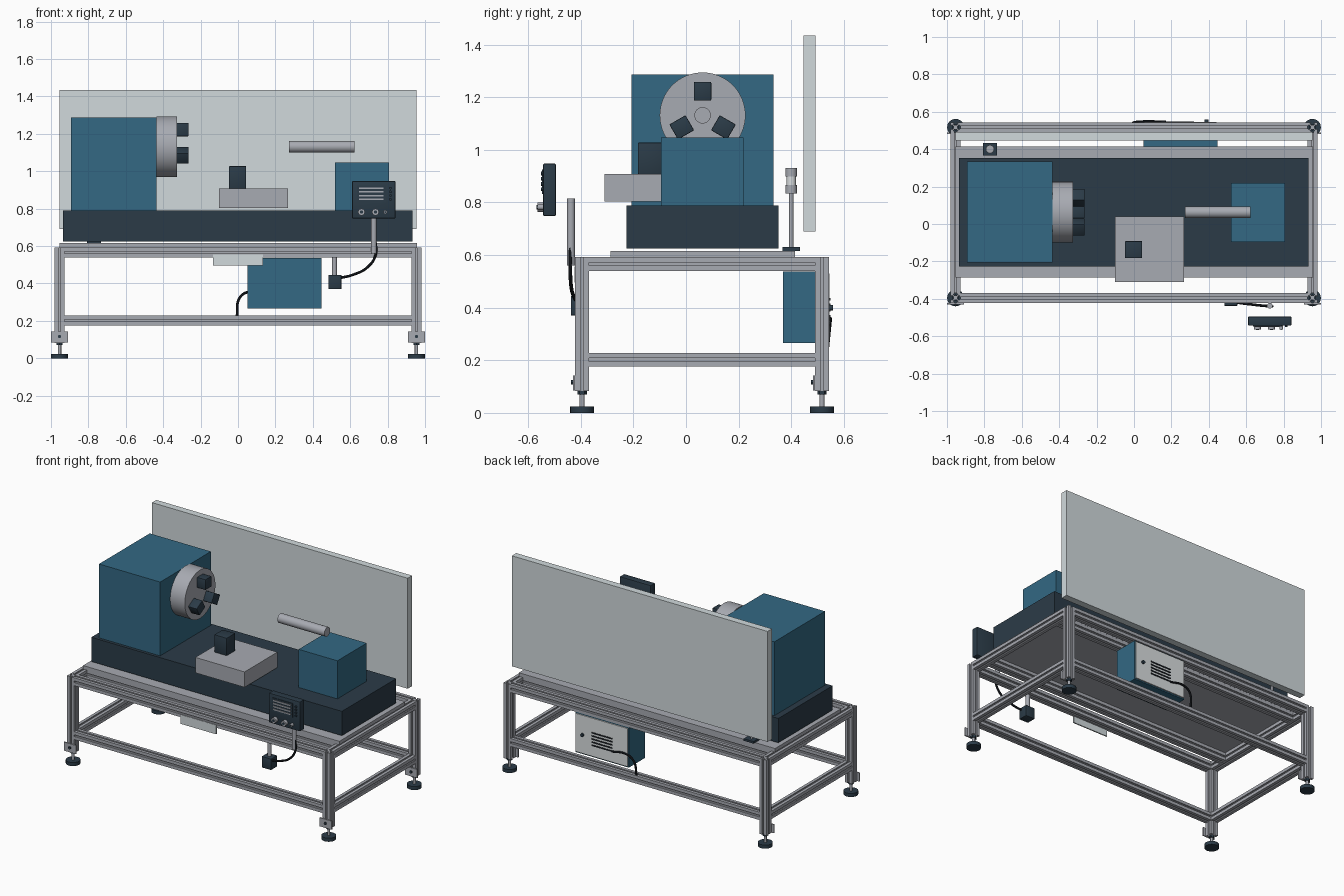
import bpy, bmesh, math
from mathutils import Matrix, Vector

if "Cube" in bpy.data.objects:
    bpy.data.objects.remove(bpy.data.objects["Cube"])


def material(name, *rgba):
    m = bpy.data.materials.new(name)
    m.diffuse_color = rgba
    m.use_nodes = True
    m.node_tree.nodes["Principled BSDF"].inputs["Base Color"].default_value = m.diffuse_color
    return m


BLUE = material("machine blue", 0.033, 0.14, 0.23, 1)
DARK = material("dark slate", 0.024, 0.044, 0.064, 1)
STEEL = material("aluminium grey", 0.39, 0.405, 0.445, 1)
GLASS = material("clear guard", 0.64, 0.70, 0.72, 0.35)
PALE = material("pale panel", 0.70, 0.73, 0.74, 1)
BLACK = material("black rubber", 0.012, 0.015, 0.02, 1)


def finish(bm, name, mat):
    bmesh.ops.recalc_face_normals(bm, faces=bm.faces)
    me = bpy.data.meshes.new(name)
    bm.to_mesh(me)
    bm.free()
    me.materials.append(mat)
    ob = bpy.data.objects.new(name, me)
    bpy.context.collection.objects.link(ob)
    return ob


def box(name, mat, x, y, z, bevel=0.0):
    """Box from (min, max) ranges."""
    bm = bmesh.new()
    lo, hi = Vector((x[0], y[0], z[0])), Vector((x[1], y[1], z[1]))
    bmesh.ops.create_cube(bm, size=1, matrix=Matrix.Translation((lo + hi) / 2)
                          @ Matrix.Diagonal((*(hi - lo), 1)))
    if bevel:
        bmesh.ops.bevel(bm, geom=bm.edges[:], offset=bevel, segments=2,
                        profile=0.5, affect='EDGES')
    return finish(bm, name, mat)


TURN = {'x': Matrix.Rotation(math.pi / 2, 4, 'Y'),
        'y': Matrix.Rotation(-math.pi / 2, 4, 'X'),
        'z': Matrix.Identity(4)}


def cyl(name, mat, axis, start, length, r, sides=32):
    """Cylinder growing from start in the positive axis direction."""
    bm = bmesh.new()
    m = Matrix.Translation(start) @ TURN[axis] @ Matrix.Translation((0, 0, length / 2))
    bmesh.ops.create_cone(bm, cap_ends=True, segments=sides, radius1=r,
                          radius2=r, depth=length, matrix=m)
    return finish(bm, name, mat)


def beam(name, axis, start, length, h=0.0265, s=0.0058):
    """Slotted extrusion: a square section with one T-groove per side."""
    bm = bmesh.new()
    half = [(s, -h), (s, -h + 0.006), (0.012, -h + 0.006), (0.012, -h + 0.009), (s, -h + 0.015)]
    side = [(-h, -h)] + [(-a, b) for a, b in half] + half[::-1]
    verts = []
    for k in range(4):
        rot = Matrix.Rotation(k * math.pi / 2, 4, 'Z')
        verts += [bm.verts.new(rot @ Vector((a, b, 0))) for a, b in side]
    face = bm.faces.new(verts)
    ext = bmesh.ops.extrude_face_region(bm, geom=[face])
    top = [v for v in ext["geom"] if isinstance(v, bmesh.types.BMVert)]
    bmesh.ops.translate(bm, verts=top, vec=(0, 0, length))
    bm.transform(Matrix.Translation(start) @ TURN[axis])
    return finish(bm, name, STEEL)


def cable(name, pts, r=0.007):
    """Round cable through a few points."""
    cu = bpy.data.curves.new(name, 'CURVE')
    cu.dimensions = '3D'
    cu.bevel_depth, cu.bevel_resolution, cu.use_fill_caps = r, 2, True
    sp = cu.splines.new('BEZIER')
    sp.bezier_points.add(len(pts) - 1)
    for bp, p in zip(sp.bezier_points, pts):
        bp.co = p
        bp.handle_left_type = bp.handle_right_type = 'AUTO'
    cu.materials.append(BLACK)
    ob = bpy.data.objects.new(name, cu)
    bpy.context.collection.objects.link(ob)


# Frame: legs, levelling feet and foot brackets
LX, FY, BY = 0.954, -0.395, 0.517
for sx, xs in (("left", -LX), ("right", LX)):
    for sy, y in (("front", FY), ("back", BY)):
        tag = f"{sy}_{sx}"
        beam(f"{tag}_leg", 'z', (xs, y, 0.083), 0.509)
        cyl(f"{tag}_foot_pad", DARK, 'z', (xs, y, 0), 0.024, 0.045)
        cyl(f"{tag}_foot_stem", STEEL, 'z', (xs, y, 0.024), 0.06, 0.009, 16)
        cyl(f"{tag}_foot_nut", DARK, 'z', (xs, y, 0.07), 0.013, 0.018, 6)
        f = y - 0.0265
        box(f"{tag}_foot_bracket", STEEL, (xs - 0.045, xs + 0.045),
            (f - 0.008, f), (0.085, 0.143))
        cyl(f"{tag}_bracket_bolt", DARK, 'y', (xs, f - 0.015, 0.116), 0.008, 0.009, 12)

# Frame: horizontal rails at two heights
for level, z in (("lower", 0.202), ("upper", 0.5655)):
    for sy, y in (("front", FY), ("back", BY)):
        beam(f"{level}_{sy}_rail", 'x', (-LX + 0.0265, y, z), 2 * LX - 0.053)
    for sx, xs in (("left", -LX), ("right", LX)):
        beam(f"{level}_{sx}_rail", 'y', (xs, FY + 0.0265, z), BY - FY - 0.053)

# Inner rails carrying the tray edges
for sy, y in (("front", -0.26), ("back", 0.388)):
    beam(f"tray_{sy}_rail", 'x', (-LX + 0.0265, y, 0.5655), 2 * LX - 0.053)

# Chip tray, bed, rear guard
box("chip_tray", STEEL, (-0.955, 0.957), (-0.287, 0.415), (0.592, 0.616))
box("bed", DARK, (-0.935, 0.934), (-0.227, 0.352), (0.625, 0.789))
box("rear_guard", GLASS, (-0.954, 0.954), (0.446, 0.493), (0.69, 1.435))
box("front_plate", GLASS, (-0.133, 0.133), (-0.423, -0.415), (0.495, 0.556))

# Headstock with three-jaw chuck
CY, CZ = 0.063, 1.131
box("headstock", BLUE, (-0.892, -0.436), (-0.207, 0.333), (0.789, 1.287))
cyl("chuck", STEEL, 'x', (-0.436, CY, CZ), 0.109, 0.163, 64)
for k in range(3):
    jaw = box(f"chuck_jaw_{k + 1}", DARK, (-0.329, -0.264), (-0.033, 0.033),
              (0.056, 0.127), 0.004)
    jaw.data.transform(Matrix.Translation((0, CY, CZ))
                       @ Matrix.Rotation(k * math.tau / 3, 4, 'X'))

# Tailstock, quill, carriage, tool post
box("tailstock", BLUE, (0.519, 0.808), (-0.095, 0.218), (0.789, 1.046))
cyl("quill", STEEL, 'x', (0.272, 0.063, 1.131), 0.35, 0.031)
box("carriage", STEEL, (-0.101, 0.266), (-0.31, 0.04), (0.804, 0.908))
box("tool_post", DARK, (-0.049, 0.044), (-0.183, -0.092), (0.908, 1.027), 0.003)

# Control pendant: body, display slots, knobs, support arm
box("pendant_body", DARK, (0.61, 0.842), (-0.543, -0.495), (0.748, 0.948), 0.005)
box("pendant_screen", DARK, (0.635, 0.79), (-0.547, -0.542), (0.832, 0.925))
for i in range(4):
    z = 0.846 + i * 0.02
    box(f"pendant_slot_{i + 1}", STEEL, (0.648, 0.777), (-0.552, -0.546), (z, z + 0.008))
    cyl(f"pendant_button_{i + 1}", DARK, 'y', (0.815, -0.552, z + 0.004), 0.012, 0.007, 12)
for i, (x, r) in enumerate(((0.66, 0.018), (0.735, 0.018), (0.787, 0.01))):
    cyl(f"pendant_knob_{i + 1}", STEEL, 'y', (x, -0.565, 0.782), 0.024, r, 24)
    cyl(f"pendant_knob_cap_{i + 1}", DARK, 'y', (x, -0.568, 0.782), 0.004, r * 0.5, 16)
cyl("pendant_arm", STEEL, 'z', (0.726, -0.437, 0.56), 0.255, 0.015, 24)

# Junction box under the front rail, with cable to the arm
cyl("junction_stem", STEEL, 'z', (0.516, -0.4, 0.445), 0.095, 0.013, 24)
box("junction_box", DARK, (0.483, 0.553), (-0.438, -0.372), (0.37, 0.446), 0.004)
cable("pendant_cable", [(0.733, -0.44, 0.64), (0.735, -0.44, 0.55), (0.69, -0.437, 0.485),
                        (0.61, -0.428, 0.445), (0.548, -0.42, 0.43)])

# Electrical cabinet with vented rear door
box("cabinet", BLUE, (0.05, 0.447), (0.368, 0.538), (0.265, 0.537))
box("cabinet_door", PALE, (0.056, 0.441), (0.538, 0.546), (0.273, 0.53))
for i in range(5):
    z = 0.343 + i * 0.021
    box(f"cabinet_vent_{i + 1}", BLACK, (0.165, 0.322), (0.543, 0.549), (z, z + 0.009))
cyl("cabinet_lock", DARK, 'y', (0.388, 0.544, 0.4), 0.014, 0.011, 16)
cable("cabinet_cable", [(0.17, 0.546, 0.345), (0.06, 0.548, 0.356), (0.01, 0.545, 0.325),
                        (-0.006, 0.535, 0.225)])

# Signal tower behind the headstock
TX, TY = -0.77, 0.4
box("tower_base", DARK, (TX - 0.037, TX + 0.037), (TY - 0.033, TY + 0.033), (0.616, 0.63))
cyl("tower_pole", STEEL, 'z', (TX, TY, 0.63), 0.205, 0.008, 16)
for i, (z, h, r) in enumerate(((0.834, 0.032, 0.022), (0.866, 0.032, 0.018),
                               (0.898, 0.032, 0.022))):
    cyl(f"tower_section_{i + 1}", PALE if i == 1 else STEEL, 'z', (TX, TY, z), h, r, 24)

# Turn cables into meshes and smooth the round parts
bpy.ops.object.select_all(action='SELECT')
bpy.context.view_layer.objects.active = bpy.data.objects["pendant_cable"]
bpy.ops.object.convert(target='MESH')
bpy.ops.object.select_all(action='SELECT')
bpy.ops.object.shade_smooth_by_angle()
